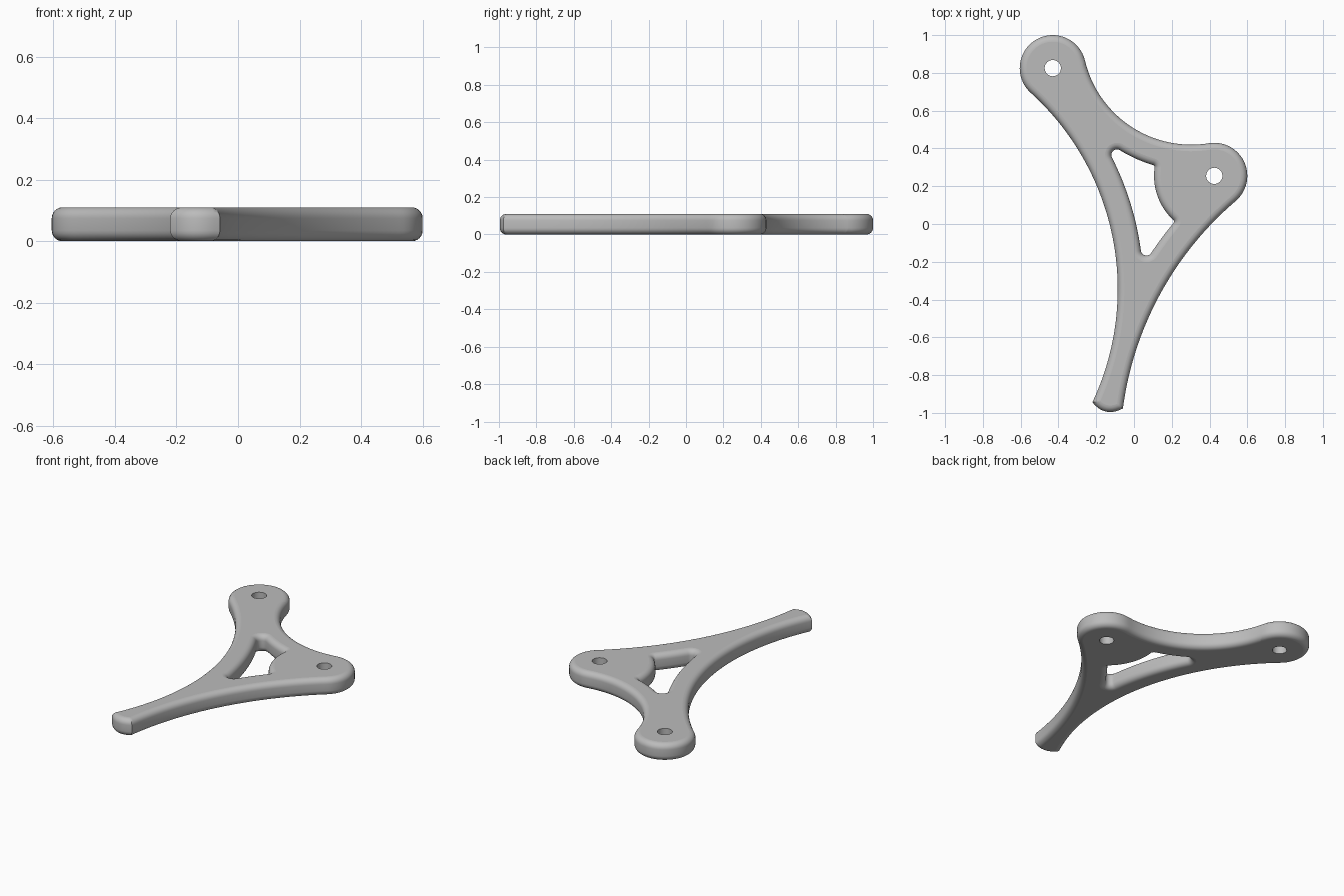
import bpy, bmesh, math
from mathutils import Vector as V

cube = bpy.data.objects.get("Cube")
if cube:
    bpy.data.objects.remove(cube)

HEIGHT, ROUND, STEPS = 0.11, 0.035, 6
BOSS, HOLE = 0.175, 0.043

# Centres of the two bosses and of the three big arcs that shape the sides
boss_a, boss_b = V((-0.43, 0.825)), V((0.425, 0.255))
left_c, top_c, right_c = V((-1.49, -0.345)), V((0.303, 0.998)), V((1.67, -1.205))


def arc(c, r, start, end, ccw):
    """Points on a circle from the direction of start to that of end."""
    a, b = (math.atan2(p.y - c.y, p.x - c.x) for p in (start, end))
    sweep = (b - a) % math.tau if ccw else -((a - b) % math.tau)
    n = max(6, int(abs(sweep) * max(r, 0.12) / 0.02))
    return [c + r * V((math.cos(a + sweep * i / n), math.sin(a + sweep * i / n)))
            for i in range(n + 1)]


def chain(circles, first=None, last=None):
    """Join tangent circles (centre, radius, convex) into one smooth path."""
    def touch(p, q):
        return p[0] + (q[0] - p[0]) * p[1] / (p[1] + q[1])
    pts = []
    for i, (c, r, convex) in enumerate(circles):
        start = first if first and i == 0 else touch(circles[i - 1], circles[i])
        final = last and i == len(circles) - 1
        end = last if final else touch(circles[i], circles[(i + 1) % len(circles)])
        pts += arc(c, r, start, end, convex)
    return pts


def fillet(p, q, r, hint):
    """Small concave circle touching circles p and q, near hint."""
    (c1, r1, _), (c2, r2, _) = p, q
    d = (c2 - c1).length
    u = (c2 - c1) / d
    a = ((r1 + r) ** 2 - (r2 + r) ** 2 + d * d) / (2 * d)
    h = math.sqrt((r1 + r) ** 2 - a * a)
    side = V((-u.y, u.x)) * h
    best = min((c1 + u * a + side, c1 + u * a - side), key=lambda v: (v - V(hint)).length)
    return best, r, False


def clean(pts):
    return [p for i, p in enumerate(pts) if (p - pts[i - 1]).length > 1e-4]


def inset(pts, d):
    """Move a closed path towards its left by d, with mitred corners."""
    out = []
    for i, p in enumerate(pts):
        e1 = (p - pts[i - 1]).normalized()
        e2 = (pts[(i + 1) % len(pts)] - p).normalized()
        n1, n2 = V((-e1.y, e1.x)), V((-e2.y, e2.x))
        out.append(p + (n1 + n2) * d / (1 + n1.dot(n2)))
    return out


# Outer outline: sides and bosses, then the bowed end of the foot
foot_l, foot_r = V((-0.222, -0.943)), V((-0.055, -0.977))
outline = chain([(right_c, (right_c - boss_b).length - BOSS, False),
                 (boss_b, BOSS, True),
                 (top_c, (top_c - boss_b).length - BOSS, False),
                 (boss_a, BOSS, True),
                 (left_c, (left_c - boss_a).length - BOSS, False)], foot_r, foot_l)
foot_l, foot_r = outline[-1], outline[0]
across = (foot_r - foot_l).normalized()
for i in range(1, 10):
    t = i / 10
    bow = 0.034 * (1 - (2 * t - 1) ** 2)
    outline.append(foot_l.lerp(foot_r, t) + V((across.y, -across.x)) * bow)

# Window between the struts, with filleted corners
strut_l, strut_t = (left_c, 1.54, True), (top_c, 0.715, True)
pad, strut_r = (boss_b, 0.319, True), (right_c, 1.897, True)
window = chain([strut_l, fillet(strut_l, strut_t, 0.03, (-0.1, 0.37)),
                strut_t, fillet(strut_t, pad, 0.012, (0.1, 0.3)),
                pad, fillet(pad, strut_r, 0.012, (0.2, 0.01)),
                strut_r, fillet(strut_r, strut_l, 0.03, (0.055, -0.14))])

# Bolt holes run clockwise so that the material lies on their left
holes = [[c + HOLE * V((math.cos(a), -math.sin(a)))
          for a in (math.tau * i / 32 for i in range(32))] for c in (boss_a, boss_b)]

bm = bmesh.new()
caps = {0: [], 1: []}


def wall(pts, rounding):
    """Side wall of one closed path, rounded over at the top and bottom."""
    pts = clean(pts)
    if rounding:
        turns = [math.pi / 2 * i / STEPS for i in range(STEPS + 1)]
        low = [(rounding * (1 - math.sin(a)), rounding * (1 - math.cos(a))) for a in turns]
        layers = low + [(d, HEIGHT - z) for d, z in reversed(low)]
    else:
        layers = [(0, 0), (0, HEIGHT)]
    rings = [[bm.verts.new((p.x, p.y, z)) for p in inset(pts, d)] for d, z in layers]
    for r1, r2 in zip(rings, rings[1:]):
        for i in range(len(pts)):
            bm.faces.new((r1[i - 1], r1[i], r2[i], r2[i - 1])).smooth = True
    for key, ring in ((0, rings[0]), (1, rings[-1])):
        caps[key] += [bm.edges.get((ring[i - 1], ring[i])) for i in range(len(ring))]


wall(outline, ROUND)
wall(window, ROUND)
for hole in holes:
    wall(hole, 0)

# Flat top and bottom
for key, edges in caps.items():
    made = bmesh.ops.triangle_fill(bm, edges=edges, use_beauty=True,
                                   normal=(0, 0, 1 if key else -1))
    for f in made["geom"]:
        if isinstance(f, bmesh.types.BMFace):
            f.smooth = False
bmesh.ops.recalc_face_normals(bm, faces=bm.faces[:])
for e in bm.edges:
    if e.is_manifold:
        e.smooth = e.calc_face_angle() < math.radians(35)

mesh = bpy.data.meshes.new("bracket_plate")
bm.to_mesh(mesh)
bm.free()
plate = bpy.data.objects.new("bracket_plate", mesh)
bpy.context.collection.objects.link(plate)

grey = bpy.data.materials.new("plain_grey")
grey.use_nodes = True
grey.diffuse_color = (0.5, 0.5, 0.5, 1)
grey.node_tree.nodes["Principled BSDF"].inputs["Base Color"].default_value = (0.5, 0.5, 0.5, 1)
mesh.materials.append(grey)
